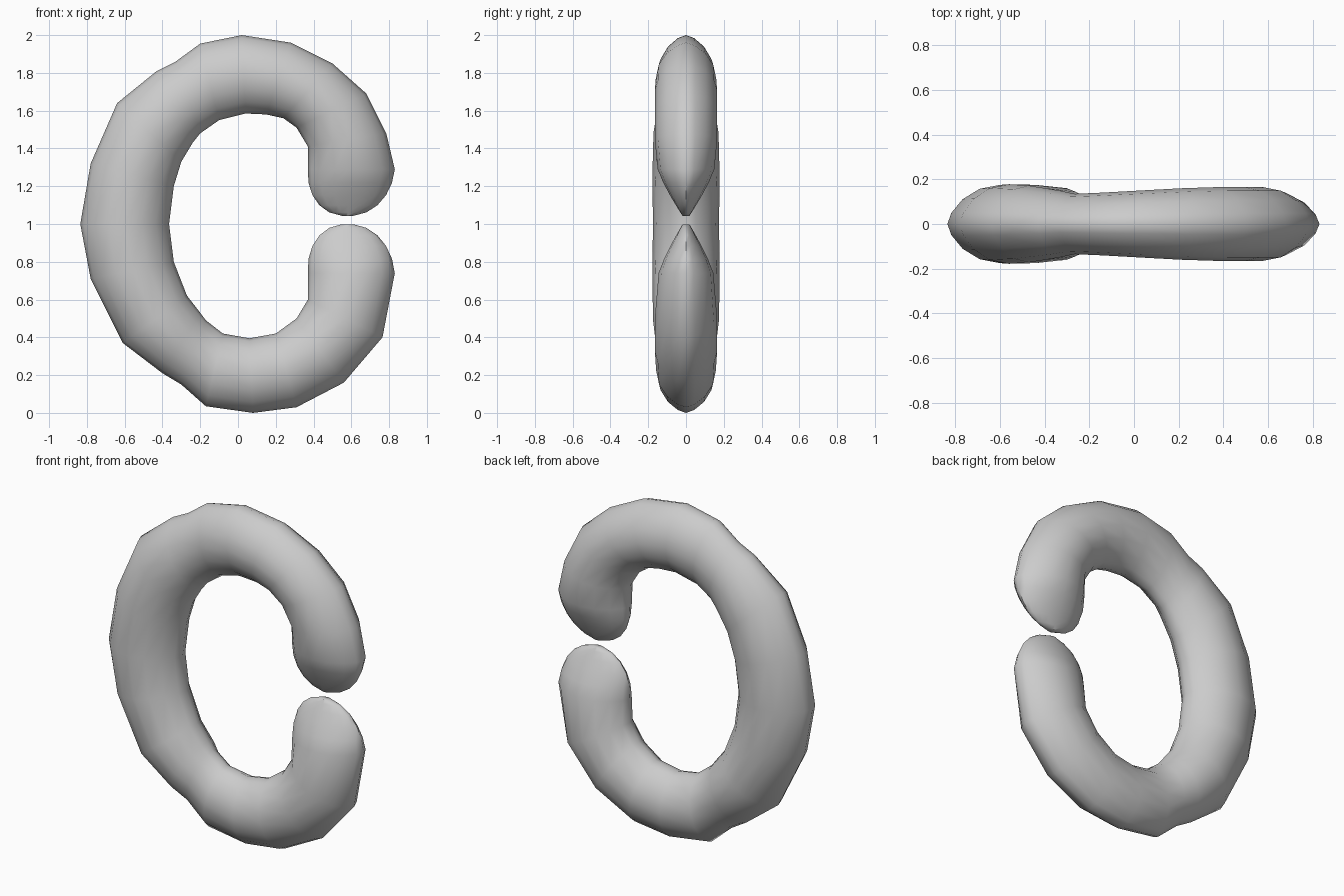
import bpy, bmesh, math

if "Cube" in bpy.data.objects:
    bpy.data.objects.remove(bpy.data.objects["Cube"])

# Stations along the ring: inner x, z, outer x, z, half depth
BODY = [
    (.37, 1.41, .785, 1.48, .165), (.31, 1.51, .68, 1.69, .165),
    (.24, 1.56, .50, 1.85, .165), (.15, 1.58, .28, 1.96, .16),
    (.04, 1.585, .02, 2.0, .15), (-.10, 1.55, -.20, 1.955, .14),
    (-.20, 1.48, -.33, 1.86, .135), (-.24, 1.43, -.43, 1.81, .15),
    (-.30, 1.33, -.64, 1.64, .172), (-.34, 1.20, -.78, 1.32, .178),
    (-.365, 1.0, -.835, 1.0, .175), (-.34, .80, -.78, .71, .178),
    (-.27, .62, -.61, .37, .175), (-.20, .53, -.40, .21, .16),
    (-.17, .49, -.30, .15, .132), (-.08, .42, -.17, .035, .135),
    (.06, .395, .08, 0, .15), (.20, .42, .31, .03, .158),
    (.31, .50, .56, .16, .165), (.37, .60, .765, .40, .165),
]
SIDES = 16


def cap(z0, height, depth):
    """Rounded, wedge-shaped end: stations from the body towards the tip."""
    out = []
    for k in range(6):
        a = math.radians(k * 16.8)
        s, w = math.sin(a), .23 * math.cos(a) ** .9
        cx = .60 - .02 * s
        out.append((cx - w, z0 + height * s, cx + w, z0 + height * s,
                    depth * (1 - .88 * s ** 1.2)))
    return out


upper_end = cap(1.29, -.248, .15)
lower_end = cap(.74, .26, .145)
stations = upper_end[::-1] + BODY + lower_end

# Lens-shaped cross-section swept through every station
bm = bmesh.new()
rings = []
for ix, iz, ox, oz, d in stations:
    ring = []
    for i in range(SIDES):
        t = 2 * math.pi * i / SIDES
        u = (1 + math.cos(t)) / 2
        y = math.copysign(abs(math.sin(t)) ** 1.3, math.sin(t)) * d
        ring.append(bm.verts.new((ix + (ox - ix) * u, y, iz + (oz - iz) * u)))
    rings.append(ring)
for a, b in zip(rings, rings[1:]):
    for i in range(SIDES):
        j = (i + 1) % SIDES
        bm.faces.new((a[i], a[j], b[j], b[i]))
bm.faces.new(rings[0])
bm.faces.new(rings[-1])
bmesh.ops.recalc_face_normals(bm, faces=bm.faces)

mesh = bpy.data.meshes.new("open_ring")
bm.to_mesh(mesh)
bm.free()
ring_obj = bpy.data.objects.new("open_ring", mesh)
bpy.context.collection.objects.link(ring_obj)

# Smooth shading with the sharp rim kept
bpy.context.view_layer.objects.active = ring_obj
ring_obj.select_set(True)
bpy.ops.object.shade_smooth_by_angle(angle=math.radians(50))
